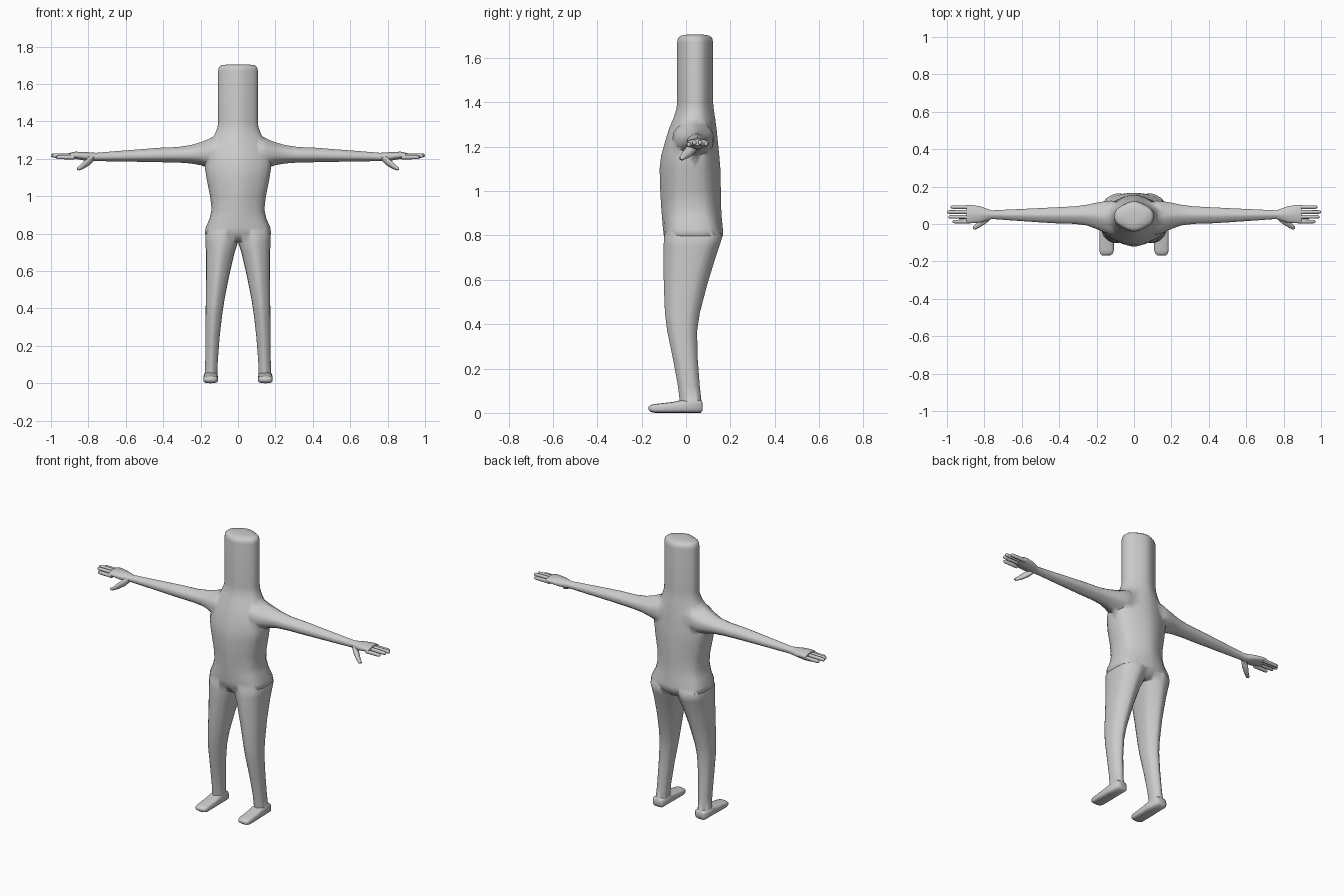
import bpy, bmesh


def section(k):
    """Softened hexagon with side flats of height k, fitted to a 2 x 2 box."""
    pts = [(0, -1), (1, -k), (1, k), (0, 1), (-1, k), (-1, -k)]
    for cut in (0.2, 0.25):
        out = []
        for i, a in enumerate(pts):
            b = pts[(i + 1) % len(pts)]
            out += [tuple(p + (q - p) * f for p, q in zip(a, b)) for f in (cut, 1 - cut)]
        pts = out
    top = max(p[1] for p in pts)
    return [(u, v / top) for u, v in pts]


def loft(name, axis, rows, side=1):
    """Skin rows of (position, u0, u1, v0, v1, k) along an axis."""
    bm = bmesh.new()
    rings = []
    for t, u0, u1, v0, v1, k in rows:
        ring = []
        for a, b in section(k):
            u = (u0 + u1) / 2 + a * (u1 - u0) / 2
            v = (v0 + v1) / 2 + b * (v1 - v0) / 2
            x, y, z = {'x': (t, u, v), 'y': (u, t, v), 'z': (u, v, t)}[axis]
            ring.append(bm.verts.new((x * side, y, z)))
        rings.append(ring)
    n = len(rings[0])
    for a, b in zip(rings, rings[1:]):
        for i in range(n):
            j = (i + 1) % n
            bm.faces.new((a[i], a[j], b[j], b[i]))
    bm.faces.new(rings[0])
    bm.faces.new(rings[-1])
    bmesh.ops.recalc_face_normals(bm, faces=bm.faces)
    mesh = bpy.data.meshes.new(name)
    bm.to_mesh(mesh)
    bm.free()
    ob = bpy.data.objects.new(name, mesh)
    bpy.context.collection.objects.link(ob)
    return ob


# torso and head: z, half width, front y, back y, side flat
TORSO = [(0.755, 0.13, -0.07, 0.125, 0.7), (0.80, 0.176, -0.10, 0.167, 0.72),
         (0.83, 0.174, -0.104, 0.166, 0.68), (0.88, 0.152, -0.108, 0.161, 0.6),
         (0.93, 0.141, -0.112, 0.158, 0.55), (1.00, 0.149, -0.116, 0.157, 0.5),
         (1.10, 0.169, -0.119, 0.155, 0.5), (1.16, 0.178, -0.112, 0.15, 0.5),
         (1.22, 0.172, -0.095, 0.144, 0.5), (1.28, 0.155, -0.077, 0.138, 0.45),
         (1.33, 0.124, -0.056, 0.131, 0.4), (1.37, 0.109, -0.043, 0.125, 0.4),
         (1.40, 0.106, -0.04, 0.122, 0.4), (1.67, 0.106, -0.04, 0.122, 0.4),
         (1.69, 0.102, -0.036, 0.118, 0.4), (1.70, 0.09, -0.024, 0.106, 0.4),
         (1.705, 0.05, 0.005, 0.08, 0.4)]
# legs: z, inner x, outer x, front y, back y, side flat
LEG = [(0.84, -0.01, 0.15, -0.085, 0.14, 0.6), (0.795, -0.008, 0.174, -0.099, 0.164, 0.65),
       (0.75, 0.001, 0.173, -0.101, 0.15, 0.6), (0.70, 0.018, 0.172, -0.102, 0.133, 0.55),
       (0.58, 0.046, 0.171, -0.10, 0.096, 0.5), (0.45, 0.072, 0.172, -0.095, 0.062, 0.5),
       (0.37, 0.084, 0.173, -0.085, 0.05, 0.5), (0.25, 0.098, 0.174, -0.06, 0.052, 0.5),
       (0.12, 0.108, 0.175, -0.036, 0.062, 0.5), (0.05, 0.11, 0.178, -0.028, 0.07, 0.5),
       (0.02, 0.112, 0.178, -0.026, 0.07, 0.5)]
# feet: y, inner x, outer x, bottom z, top z, side flat
FOOT = [(0.075, 0.12, 0.17, 0.01, 0.045, 0.8), (0.066, 0.109, 0.182, 0.0, 0.058, 0.85),
        (-0.02, 0.107, 0.184, 0.0, 0.058, 0.8), (-0.06, 0.107, 0.185, 0.0, 0.049, 0.8),
        (-0.14, 0.108, 0.185, 0.0, 0.04, 0.75), (-0.158, 0.113, 0.181, 0.004, 0.036, 0.7),
        (-0.168, 0.128, 0.17, 0.012, 0.028, 0.7)]
# arms and palms: x, front y, back y, bottom z, top z, side flat
ARM = [(0.06, -0.04, 0.11, 1.14, 1.335, 0.4), (0.12, -0.06, 0.125, 1.14, 1.325, 0.4),
       (0.16, -0.045, 0.121, 1.152, 1.304, 0.4), (0.20, -0.027, 0.114, 1.166, 1.288, 0.4),
       (0.25, -0.008, 0.103, 1.175, 1.274, 0.4), (0.32, 0.001, 0.094, 1.18, 1.263, 0.4),
       (0.42, 0.004, 0.089, 1.182, 1.259, 0.4), (0.52, 0.01, 0.084, 1.184, 1.251, 0.4),
       (0.65, 0.019, 0.078, 1.186, 1.241, 0.4), (0.76, 0.027, 0.073, 1.188, 1.232, 0.4),
       (0.785, 0.02, 0.081, 1.188, 1.234, 0.5), (0.82, 0.008, 0.094, 1.191, 1.237, 0.5),
       (0.87, 0.004, 0.102, 1.2, 1.238, 0.5), (0.895, 0.006, 0.101, 1.205, 1.234, 0.5)]
THUMB = [(0.77, 0.022, 0.055, 1.19, 1.222, 0.5), (0.795, 0.0, 0.045, 1.165, 1.212, 0.5),
         (0.825, -0.018, 0.02, 1.147, 1.185, 0.5), (0.85, -0.03, -0.005, 1.138, 1.16, 0.5),
         (0.862, -0.026, -0.013, 1.142, 1.153, 0.5)]
FINGERS = [(0.013, 0.97, 1.209), (0.038, 0.992, 1.217), (0.064, 1.0, 1.218), (0.09, 0.98, 1.212)]

body = loft("body", 'z', [(z, -w, w, f, b, k) for z, w, f, b, k in TORSO])
parts = []
for s in (1, -1):
    for name, axis, rows in (("leg", 'z', LEG), ("foot", 'y', FOOT),
                             ("arm", 'x', ARM), ("thumb", 'x', THUMB)):
        parts.append(loft(name, axis, rows, s))
    for y, tip, z in FINGERS:
        rows = [(x, y - r, y + r, z - r * 1.15, z + r * 1.15, 0.5) for x, r in
                ((0.875, 0.0105), (tip - 0.012, 0.0095), (tip - 0.003, 0.007), (tip, 0.003))]
        parts.append(loft("finger", 'x', rows, s))

# fuse the limbs into one skin
bpy.context.view_layer.objects.active = body
body.select_set(True)
for part in parts:
    mod = body.modifiers.new("fuse", 'BOOLEAN')
    mod.operation = 'UNION'
    mod.solver = 'EXACT'
    mod.object = part
    bpy.ops.object.modifier_apply(modifier=mod.name)
    bpy.data.objects.remove(part)
bpy.ops.object.shade_smooth_by_angle(angle=1.1)
